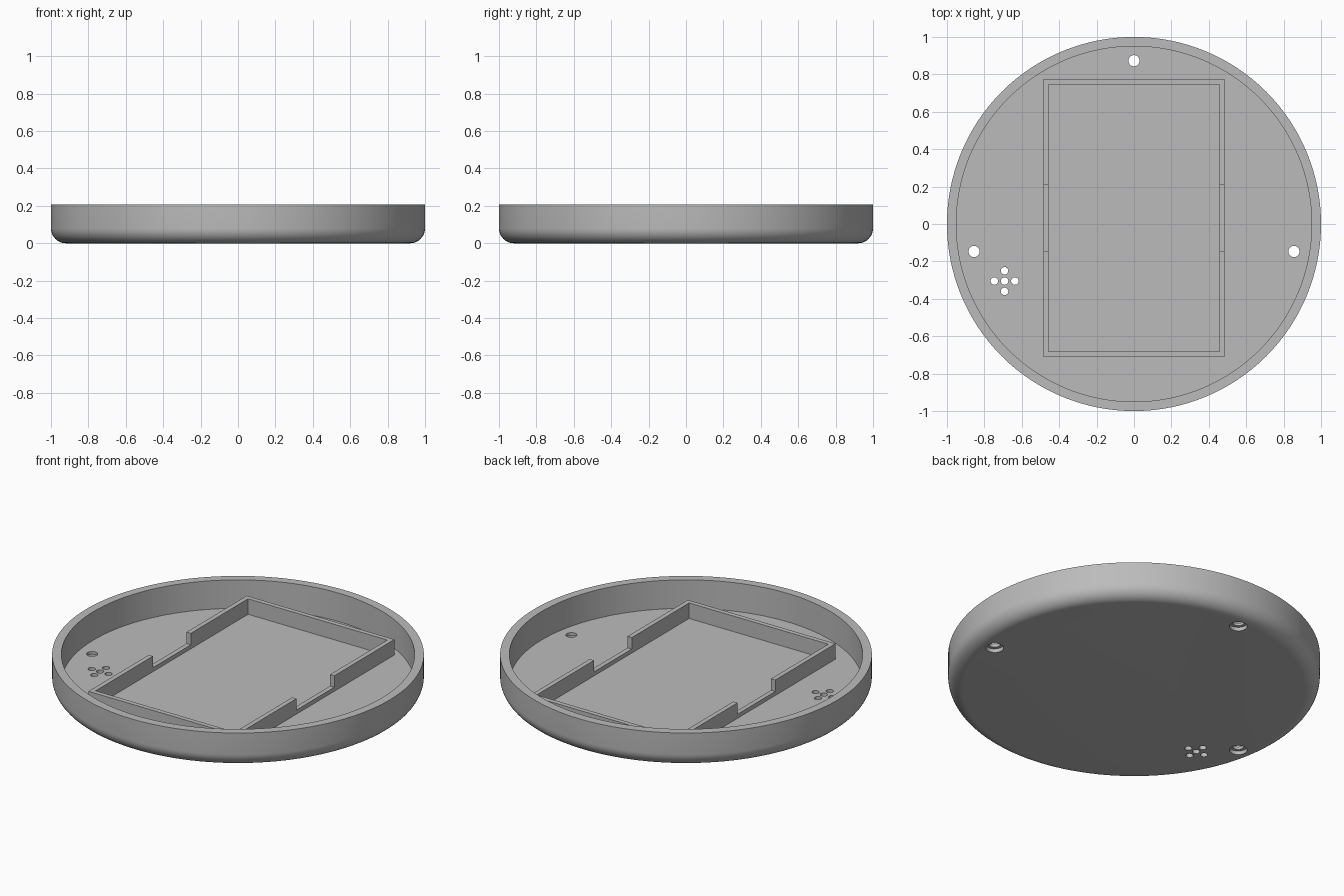
import bpy, bmesh
from math import sin, cos, pi, radians

if "Cube" in bpy.data.objects:
    bpy.data.objects.remove(bpy.data.objects["Cube"], do_unlink=True)

HEIGHT, FLOOR, INNER, FILLET = 0.207, 0.038, 0.95, 0.08

grey = bpy.data.materials.new("plain grey")
grey.use_nodes = True
colour = (0.5, 0.5, 0.5, 1)
grey.diffuse_color = colour
grey.node_tree.nodes["Principled BSDF"].inputs["Base Color"].default_value = colour


def lathe(bm, profile, steps, x=0, y=0):
    """Turn (radius, z) points about a vertical axis and cap both ends."""
    rings = [[bm.verts.new((x + r * cos(2 * pi * i / steps),
                            y + r * sin(2 * pi * i / steps), z))
              for i in range(steps)] for r, z in profile]
    for a, b in zip(rings, rings[1:]):
        for i in range(steps):
            j = (i + 1) % steps
            bm.faces.new((a[i], a[j], b[j], b[i]))
    bm.faces.new(rings[0])
    bm.faces.new(rings[-1])


def extrude_x(bm, outline, x0, x1):
    """Extrude a (y, z) outline from x0 to x1."""
    face = bm.faces.new([bm.verts.new((x0, y, z)) for y, z in outline])
    moved = bmesh.ops.extrude_face_region(bm, geom=[face], use_keep_orig=True)
    verts = [v for v in moved["geom"] if isinstance(v, bmesh.types.BMVert)]
    bmesh.ops.translate(bm, verts=verts, vec=(x1 - x0, 0, 0))


def finish(bm, name):
    bmesh.ops.recalc_face_normals(bm, faces=bm.faces)
    mesh = bpy.data.meshes.new(name)
    bm.to_mesh(mesh)
    bm.free()
    mesh.materials.append(grey)
    obj = bpy.data.objects.new(name, mesh)
    bpy.context.collection.objects.link(obj)
    return obj


def select(obj):
    bpy.ops.object.select_all(action="DESELECT")
    obj.select_set(True)
    bpy.context.view_layer.objects.active = obj


# Round tray with a rounded lower edge and a straight inner wall
bm = bmesh.new()
arc = [(1 - FILLET + FILLET * sin(a), FILLET - FILLET * cos(a))
       for a in [pi / 2 * i / 10 for i in range(11)]]
lathe(bm, arc + [(1, HEIGHT), (INNER, HEIGHT), (INNER, FLOOR)], 128)
tray = finish(bm, "tray")

# Screw holes, wider underneath, and a cross of small vent holes
bm = bmesh.new()
for x, y in ((0, 0.873), (0.855, -0.147), (-0.855, -0.147)):
    lathe(bm, [(0.048, -0.05), (0.048, 0.022), (0.03, 0.022), (0.03, 0.1)], 32, x, y)
for dx, dy in ((0, 0), (1, 0), (-1, 0), (0, 1), (0, -1)):
    lathe(bm, [(0.02, -0.05), (0.02, 0.1)], 24, -0.692 + 0.055 * dx, -0.305 + 0.055 * dy)
cutter = finish(bm, "hole_cutter")
cutter.hide_render = True

select(tray)
cut = tray.modifiers.new("holes", "BOOLEAN")
cut.operation = "DIFFERENCE"
cut.solver = "EXACT"
cut.object = cutter
bpy.ops.object.modifier_apply(modifier=cut.name)
bpy.data.objects.remove(cutter, do_unlink=True)
bpy.ops.object.shade_smooth_by_angle(angle=radians(30))

# Rectangular frame: two notched side rails joined by end walls
X, WALL, FRONT, BACK = 0.485, 0.028, -0.71, 0.775
BASE, LOW, TOP = 0.03, 0.062, 0.13
rail = [(FRONT, BASE), (BACK, BASE), (BACK, TOP), (0.21, TOP), (0.21, LOW),
        (-0.145, LOW), (-0.145, TOP), (FRONT, TOP)]
for name, side in (("left_rail", 1), ("right_rail", -1)):
    bm = bmesh.new()
    extrude_x(bm, rail, side * (X - WALL), side * X)
    finish(bm, name)
for name, y in (("front_wall", FRONT), ("back_wall", BACK - WALL)):
    bm = bmesh.new()
    extrude_x(bm, [(y, BASE), (y + WALL, BASE), (y + WALL, TOP), (y, TOP)],
              WALL - X, X - WALL)
    finish(bm, name)
